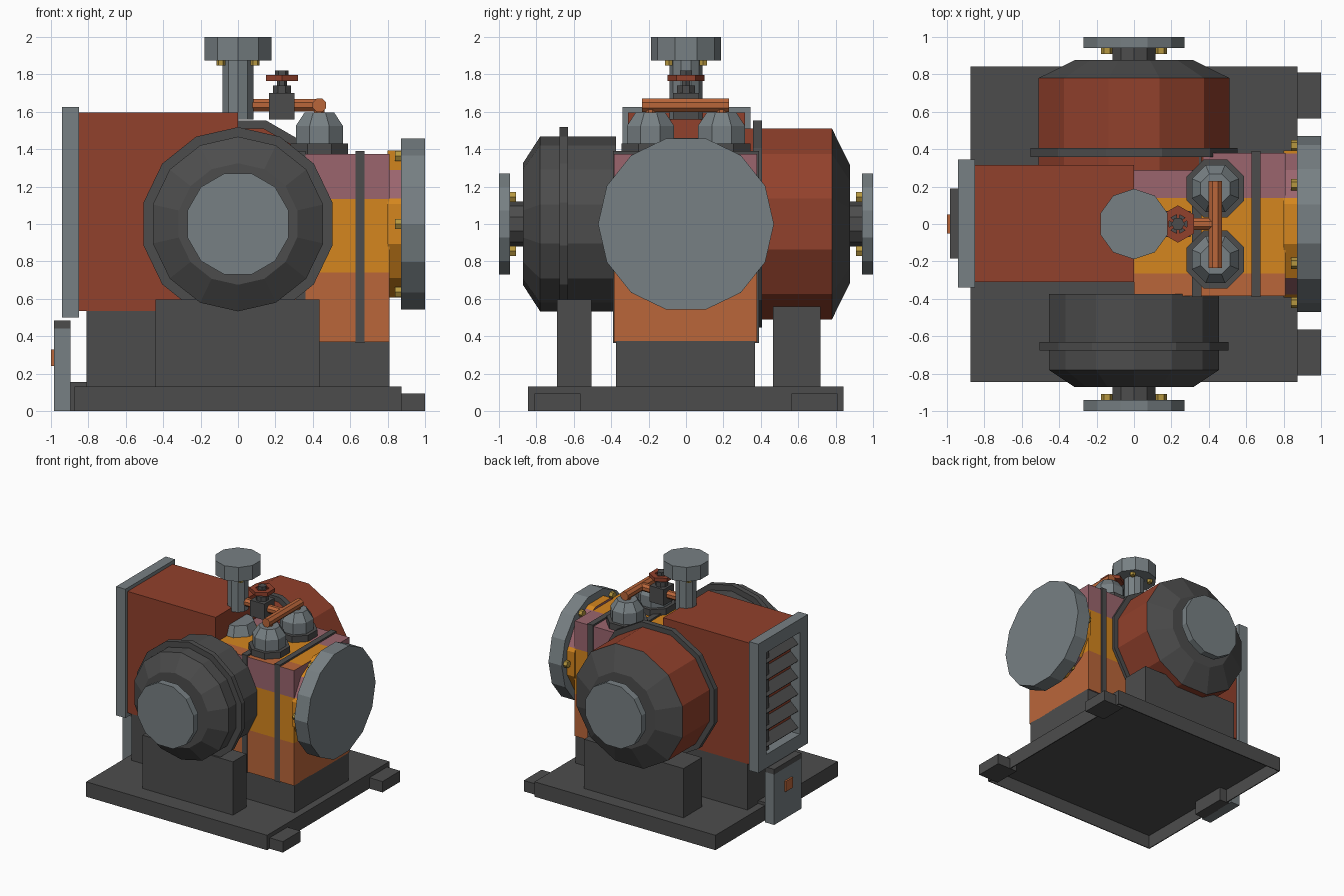
import bpy, bmesh, math
from mathutils import Matrix, Vector

if "Cube" in bpy.data.objects:
    bpy.data.objects.remove(bpy.data.objects["Cube"])

PI = math.pi


def mat(name, r, g, b):
    m = bpy.data.materials.new(name)
    m.diffuse_color = (r, g, b, 1)
    m.use_nodes = True
    m.node_tree.nodes["Principled BSDF"].inputs["Base Color"].default_value = m.diffuse_color
    return m


RED = mat("oxide red", .285, .052, .025)
DARK = mat("dark grey", .073, .073, .073)
STEEL = mat("steel grey", .185, .215, .228)
COPPER = mat("copper", .49, .133, .042)
GOLD = mat("amber", .66, .24, .013)
MAUVE = mat("mauve", .325, .13, .154)
BRASS = mat("brass", .47, .31, .05)


def finish(name, bm, *mats):
    bmesh.ops.recalc_face_normals(bm, faces=bm.faces)
    me = bpy.data.meshes.new(name)
    bm.to_mesh(me)
    bm.free()
    for m in mats:
        me.materials.append(m)
    ob = bpy.data.objects.new(name, me)
    bpy.context.collection.objects.link(ob)
    return ob


def box_bm(x0, x1, y0, y1, z0, z1):
    bm = bmesh.new()
    bmesh.ops.create_cube(bm, size=1, matrix=Matrix.Translation(((x0+x1)/2, (y0+y1)/2, (z0+z1)/2))
                          @ Matrix.Diagonal((x1-x0, y1-y0, z1-z0, 1)))
    return bm


def box(name, m, *dims):
    return finish(name, box_bm(*dims), m)


def lathe_bm(axis, centre, profile, n, phase=0.0):
    """Faceted solid around an axis; profile = (radius, absolute position on the axis)."""
    bm = bmesh.new()
    rings = []
    for r, t in profile:
        ring = []
        for i in range(n):
            a = phase + 2 * PI * i / n
            u, v = centre[0] + r * math.cos(a), centre[1] + r * math.sin(a)
            ring.append(bm.verts.new({"x": (t, u, v), "y": (u, t, v), "z": (u, v, t)}[axis]))
        rings.append(ring)
    for a, b in zip(rings, rings[1:]):
        for i in range(n):
            j = (i + 1) % n
            bm.faces.new((a[i], a[j], b[j], b[i]))
    bm.faces.new(rings[0])
    bm.faces.new(rings[-1])
    bmesh.ops.recalc_face_normals(bm, faces=bm.faces)
    return bm


def lathe(name, m, *args):
    return finish(name, lathe_bm(*args), m)


def cyl(name, m, axis, centre, r, t0, t1, n, phase=0.0):
    return lathe(name, m, axis, centre, [(r, t0), (r, t1)], n, phase)


def bolts(name, axis, centre, ring, count, phase, r, t0, t1):
    for i in range(count):
        a = phase + 2 * PI * i / count
        c = (centre[0] + ring * math.cos(a), centre[1] + ring * math.sin(a))
        cyl(name, BRASS, axis, c, r, t0, t1, 6)


def paint_bands(bm, low):
    """Cut and colour in bands: sides by height, top and bottom by depth."""
    for co, no in (((0, 0, .74), (0, 0, 1)), ((0, 0, 1.135), (0, 0, 1)),
                   ((0, -.265, 0), (0, 1, 0)), ((0, .14, 0), (0, 1, 0))):
        bmesh.ops.bisect_plane(bm, geom=bm.verts[:] + bm.edges[:] + bm.faces[:],
                               plane_co=Vector(co), plane_no=Vector(no))
    bm.normal_update()
    for f in bm.faces:
        c = f.calc_center_median()
        if abs(f.normal.z) > .7:
            f.material_index = max(low, (c.y > -.265) + (c.y > .14))
        else:
            f.material_index = max(low, (c.z > .74) + (c.z > 1.135))


# hollow skid: deck plate and thin skirts, open underneath
box("skid_deck", DARK, -.875, .873, -.845, .843, .12, .13)
box("skid_skirt_left", DARK, -.875, -.867, -.845, .843, 0, .125)
box("skid_skirt_right", DARK, .865, .873, -.845, .843, 0, .125)
box("skid_skirt_front", DARK, -.87, .87, -.845, -.837, 0, .125)
box("skid_skirt_rear", DARK, -.87, .87, .835, .843, 0, .125)
for s in (-1, 1):
    y0, y1 = sorted((s * .565, s * .81))
    box("skid_foot", DARK, .8, 1, y0, y1, 0, .095)

# pedestals
box("left_pedestal", DARK, -.81, .02, -.31, .31, .125, .535)
box("right_pedestal", DARK, 0, .81, -.375, .37, .125, .375)
box("front_saddle", DARK, -.44, .435, -.69, -.505, .125, .595)
box("rear_saddle", DARK, -.48, .48, .465, .72, .125, .56)

# red intake housing with framed louvres
box("intake_housing", RED, -.85, 0, -.31, .315, .535, 1.595)
box("frame_bottom", STEEL, -.94, -.85, -.34, .345, .5, .62)
box("frame_top", STEEL, -.94, -.85, -.34, .345, 1.51, 1.625)
box("frame_side", STEEL, -.94, -.85, -.34, -.23, .62, 1.51)
box("frame_side", STEEL, -.94, -.85, .235, .345, .62, 1.51)
box("louvre_bar", DARK, -.9, -.85, .14, .19, .62, 1.51)
for i in range(6):
    z = .70 + i * .146
    ob = box("louvre_blade", DARK, -.05, .05, -.232, .237, -.008, .008)
    ob.location = (-.88, 0, z)
    ob.rotation_euler = (0, math.radians(-42), 0)

# banded main body with straps
bm = box_bm(0, .81, -.385, .38, .37, 1.375)
paint_bands(bm, 0)
finish("banded_body", bm, COPPER, GOLD, MAUVE)
for x in (.31, .627):
    box("body_strap", DARK, x, x + .05, -.39, .39, .365, 1.39)

# end cover on the right
bm = lathe_bm("x", (0, 1), [(.408, .80), (.408, .88)], 12, PI / 12)
paint_bands(bm, 1)
finish("end_neck", bm, COPPER, GOLD, MAUVE)
cyl("end_cover", STEEL, "x", (0, 1), .47, .872, 1, 14)
bolts("end_bolt", "x", (0, 1), .42, 6, 0, .03, .84, .88)

# front drum (14 sides) and rear drum (12 sides)
up = PI / 2
tw = PI / 12
cyl("front_drum", DARK, "y", (0, 1), .467, -.78, -.375, 14, up)
lathe("front_drum_cap", DARK, "y", (0, 1), [(.467, -.78), (.325, -.872)], 14, up)
cyl("front_drum_ring", DARK, "y", (0, 1), .518, -.675, -.63, 14, up)
cyl("rear_drum", RED, "y", (0, 1), .529, .285, .78, 12, tw)
lathe("rear_drum_cap", DARK, "y", (0, 1), [(.529, .78), (.325, .877)], 12, tw)
cyl("rear_drum_ring", DARK, "y", (0, 1), .574, .358, .405, 12, tw)
for s in (-1, 1):
    cyl("drum_neck", DARK, "y", (0, 1), .12, s * .86, s * .95, 10, up)
    cyl("drum_flange", STEEL, "y", (0, 1), .28, s * .94, s * 1, 12, tw)
    bolts("drum_bolt", "y", (0, 1), .205, 4, PI / 4, .031, s * .908, s * .945)

# exhaust stack
cyl("stack_pipe", STEEL, "z", (0, 0), .087, 1.56, 1.88, 10, up)
cyl("stack_flange", STEEL, "z", (0, 0), .188, 1.875, 2, 10, up)
bolts("stack_bolt", "z", (0, 0), .13, 4, PI / 4, .024, 1.848, 1.88)

# low collar on the body below the stack
e = PI / 8
lathe("body_collar", STEEL, "z", (0, 0), [(.17, 1.37), (.13, 1.46)], 8, e)

# twin domes with copper piping
for y in (-.19, .19):
    cyl("dome_base", DARK, "z", (.435, y), .167, 1.37, 1.43, 8, e)
    lathe("dome", STEEL, "z", (.435, y), [(.136, 1.42), (.136, 1.525), (.085, 1.597)], 8, e)
    cyl("dome_riser", COPPER, "z", (.435, y), .03, 1.58, 1.64, 8, e)
cyl("cross_pipe", COPPER, "y", (.435, 1.635), .039, -.235, .23, 8, e)
cyl("feed_pipe", COPPER, "x", (0, 1.635), .035, .06, .435, 8, e)

# valve and handwheel
vx = .235
box("valve_block", DARK, vx - .068, vx + .068, -.07, .07, 1.56, 1.7)
cyl("valve_bonnet", DARK, "z", (vx, 0), .052, 1.7, 1.74, 8, e)
cyl("valve_stem", DARK, "z", (vx, 0), .026, 1.73, 1.82, 6)
cyl("valve_hub", DARK, "z", (vx, 0), .036, 1.765, 1.82, 6)
bm = bmesh.new()
loops = []
for r, z in ((.1, 1.765), (.1, 1.797), (.055, 1.797), (.055, 1.765)):
    loops.append([bm.verts.new((vx + r * math.cos(up + i * PI / 3), r * math.sin(up + i * PI / 3), z))
                  for i in range(6)])
for k in range(4):
    a, b = loops[k], loops[(k + 1) % 4]
    for i in range(6):
        j = (i + 1) % 6
        bm.faces.new((a[i], a[j], b[j], b[i]))
finish("handwheel_rim", bm, RED)
for i in range(3):
    ob = box("handwheel_spoke", RED, -.06, .06, -.009, .009, -.01, .01)
    ob.location = (vx, 0, 1.781)
    ob.rotation_euler = (0, 0, up + i * PI / 3)

# control box on the left end
box("control_box", STEEL, -.985, -.895, -.185, .19, 0, .44)
box("control_box_cap", DARK, -.985, -.895, -.185, .19, .44, .485)
box("control_bracket", DARK, -.9, -.8, -.16, .16, 0, .155)
box("control_button", COPPER, -1, -.98, -.05, .05, .24, .33)
